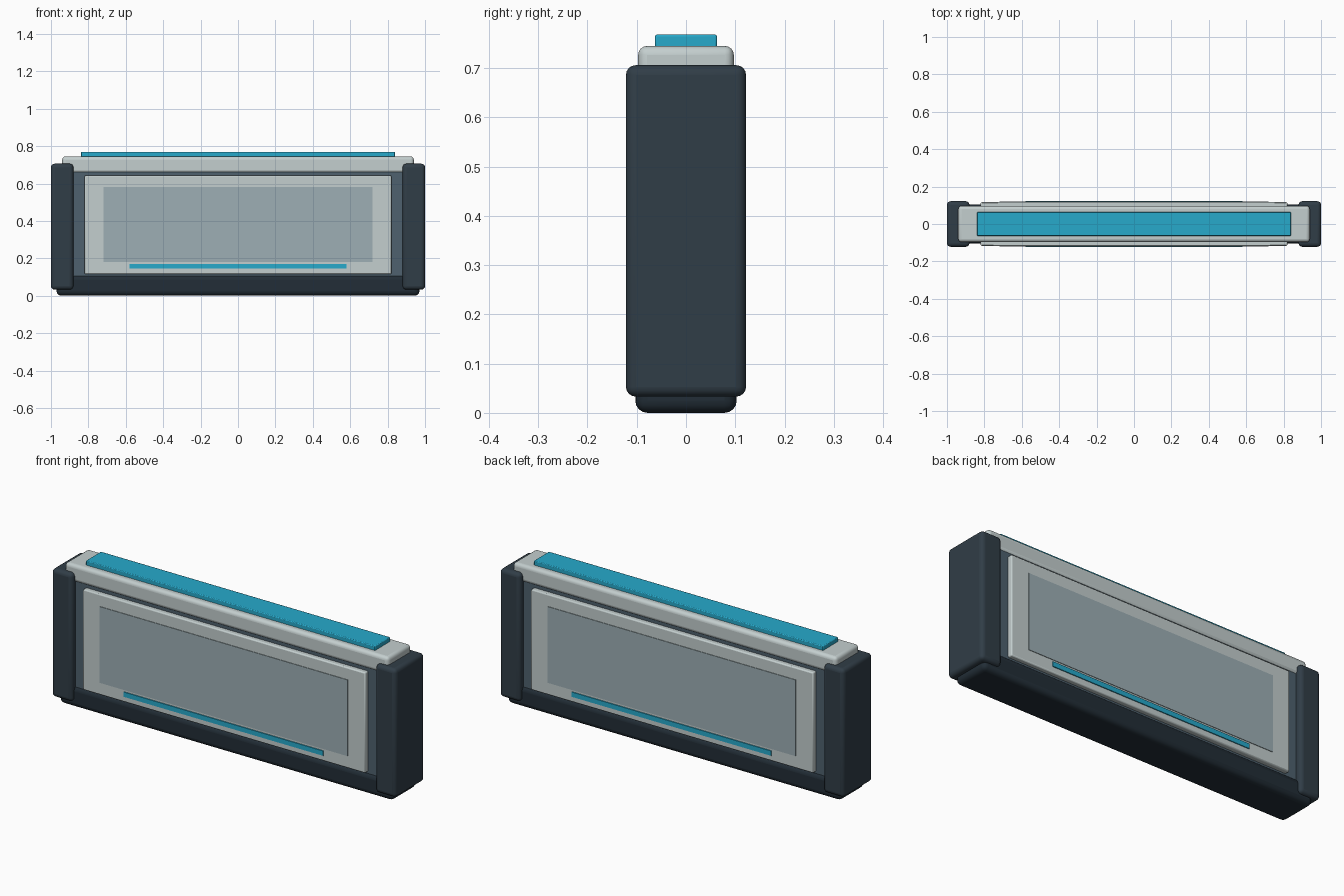
import bpy

if "Cube" in bpy.data.objects:
    bpy.data.objects.remove(bpy.data.objects["Cube"])


def material(name, r, g, b):
    m = bpy.data.materials.new(name)
    m.diffuse_color = (r, g, b, 1)
    m.use_nodes = True
    m.node_tree.nodes["Principled BSDF"].inputs["Base Color"].default_value = m.diffuse_color
    return m


dark = material("dark_shell", 0.03, 0.047, 0.063)
darker = material("darker_base", 0.016, 0.027, 0.038)
slate = material("slate_core", 0.077, 0.12, 0.156)
light = material("light_plastic", 0.55, 0.62, 0.62)
screen = material("screen_grey", 0.34, 0.43, 0.46)
blue = material("blue_accent", 0.02, 0.40, 0.60)


def box(name, x, y, z, mat, bevel=0.0, segments=3):
    """Box from (min, max) ranges with rounded edges."""
    ranges = (x, y, z)
    bpy.ops.mesh.primitive_cube_add(size=1, location=[(a + b) / 2 for a, b in ranges])
    ob = bpy.context.object
    ob.name = name
    ob.scale = [b - a for a, b in ranges]
    bpy.ops.object.transform_apply(location=False, rotation=False, scale=True)
    ob.data.materials.append(mat)
    if bevel:
        mod = ob.modifiers.new("rounding", 'BEVEL')
        mod.width = bevel
        mod.segments = segments
        bpy.ops.object.shade_smooth_by_angle()
    return ob


# Body: base, recessed core, top cap and accent strip
box("base", (-0.97, 0.97), (-0.103, 0.103), (0, 0.11), darker, 0.025, 4)
box("core", (-0.92, 0.92), (-0.092, 0.092), (0.06, 0.70), slate, 0.01)
box("top_cap", (-0.94, 0.94), (-0.097, 0.097), (0.655, 0.745), light, 0.018, 4)
box("top_strip", (-0.84, 0.84), (-0.063, 0.063), (0.735, 0.768), blue, 0.004, 2)

# End posts
for side, s in (("left", -1), ("right", 1)):
    box(side + "_end_post", sorted((s * 0.88, s)), (-0.122, 0.122),
        (0.033, 0.706), dark, 0.02, 4)

# Matching panel, inset and accent bar on both faces
for side, s in (("front", -1), ("back", 1)):
    def depth(a, b):
        return sorted((s * a, s * b))
    box(side + "_panel", (-0.82, 0.82), depth(0.085, 0.117), (0.115, 0.643), light, 0.006, 2)
    box(side + "_inset", (-0.72, 0.72), depth(0.11, 0.120), (0.18, 0.58), screen)
    box(side + "_accent_bar", (-0.58, 0.58), depth(0.11, 0.122), (0.145, 0.17), blue)
